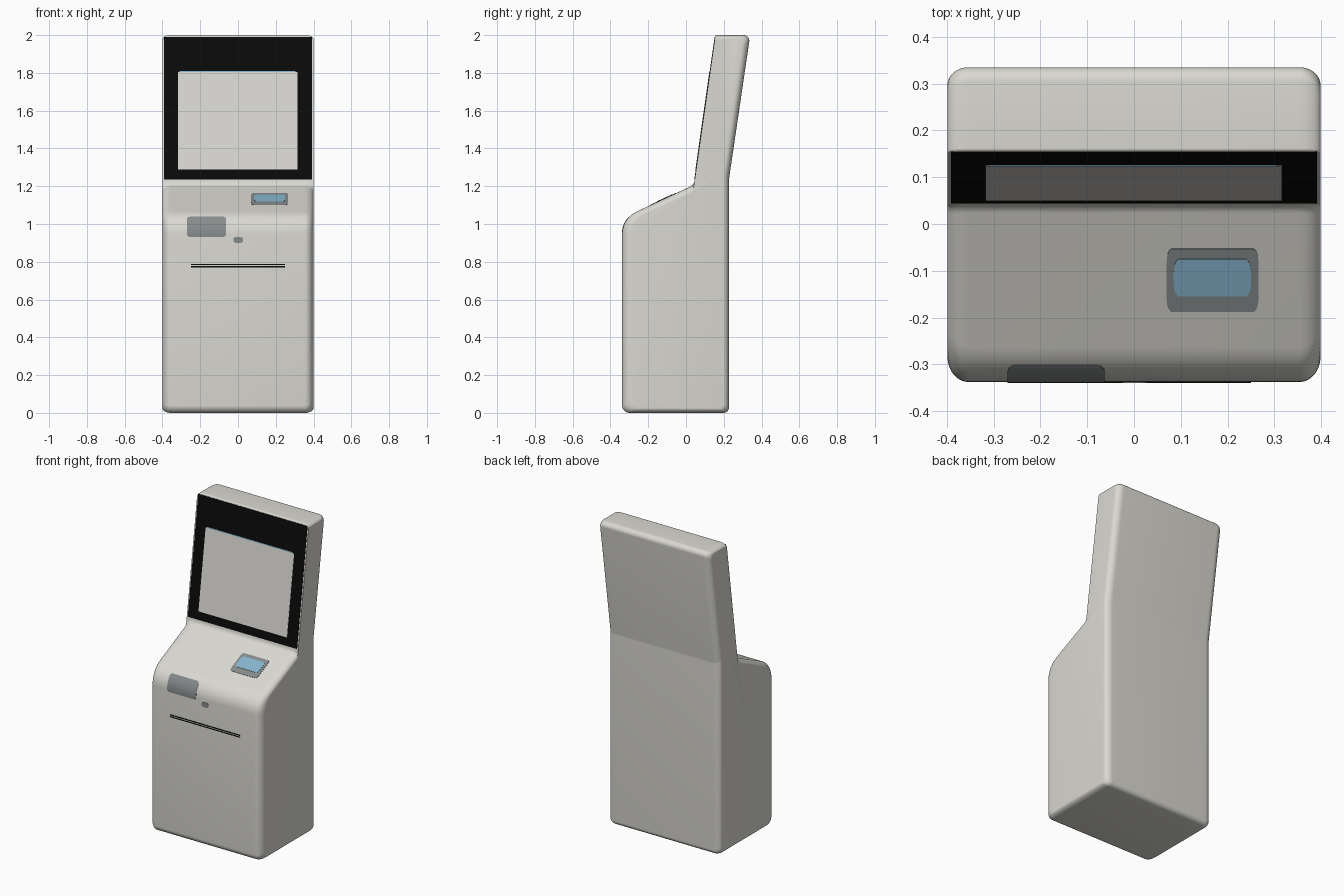
import bpy, bmesh, math
from mathutils import Vector

if "Cube" in bpy.data.objects:
    bpy.data.objects.remove(bpy.data.objects["Cube"])


def material(name, rgb):
    m = bpy.data.materials.new(name)
    m.diffuse_color = (*rgb, 1)
    m.use_nodes = True
    m.node_tree.nodes["Principled BSDF"].inputs["Base Color"].default_value = m.diffuse_color
    return m


OFF_WHITE = material("off white", (0.70, 0.69, 0.64))
SCREEN = material("screen grey", (0.70, 0.69, 0.65))
BLACK = material("black", (0.003, 0.003, 0.003))
GREY = material("reader grey", (0.24, 0.26, 0.26))
BLUE = material("glass blue", (0.24, 0.46, 0.62))

# Side profile corners, each (y, z, fillet radius, edge rounding of the side that follows)
CORNERS = [
    (-0.338, 0.000, 0.040, 0.025),  # front foot, bottom
    (0.228, 0.000, 0.030, 0.030),   # back foot, back
    (0.228, 1.240, 0.060, 0.035),   # back bend, leaning back
    (0.340, 2.000, 0.030, 0.020),   # top back, top
    (0.155, 2.000, 0.008, 0.000),   # top front, screen face
    (0.042, 1.207, 0.040, 0.030),   # screen foot, shelf
    (-0.338, 1.030, 0.130, 0.055),  # shelf edge, front
]
HALF, ROUND = 0.399, 0.045
STEPS = 8


def profile(inset):
    """Side profile with every edge moved inwards by inset * its rounding, corners filleted."""
    n = len(CORNERS)
    pts = [Vector(c[:2]) for c in CORNERS]
    lines = []
    for i in range(n):
        d = (pts[(i + 1) % n] - pts[i]).normalized()
        lines.append((pts[i] + Vector((-d.y, d.x)) * CORNERS[i][3] * inset, d))
    out = []
    for i in range(n):
        (p, d), (q, e) = lines[i - 1], lines[i]
        cross = d.x * e.y - d.y * e.x
        w = q - p
        corner = p + d * ((w.x * e.y - w.y * e.x) / cross)
        turn = d.angle(e)
        t = CORNERS[i][2] * math.tan(turn / 2)
        side = 1 if cross > 0 else -1
        start = corner - d * t
        centre = start + Vector((-d.y, d.x)) * CORNERS[i][2] * side
        arm = start - centre
        for k in range(STEPS + 1):
            a = side * turn * k / STEPS
            out.append(centre + Vector((arm.x * math.cos(a) - arm.y * math.sin(a),
                                        arm.x * math.sin(a) + arm.y * math.cos(a))))
    return out


def finish(name, bm, mat, angle=35):
    bmesh.ops.recalc_face_normals(bm, faces=bm.faces)
    mesh = bpy.data.meshes.new(name)
    bm.to_mesh(mesh)
    bm.free()
    mesh.materials.append(mat)
    ob = bpy.data.objects.new(name, mesh)
    bpy.context.collection.objects.link(ob)
    bpy.ops.object.select_all(action='DESELECT')
    ob.select_set(True)
    bpy.context.view_layer.objects.active = ob
    bpy.ops.object.shade_smooth_by_angle(angle=math.radians(angle))
    return ob


# Cabinet: loft of the profile across x, shrinking towards both sides
bm = bmesh.new()
half = []
for k in range(9):
    a = math.pi / 2 * k / 8
    half.append((HALF - ROUND * (1 - math.sin(a)), 1 - math.cos(a)))
sections = [(-x, s) for x, s in reversed(half)] + half
rings = [[bm.verts.new((x, p.x, p.y)) for p in profile(s)] for x, s in sections]
for r, q in zip(rings, rings[1:]):
    for i in range(len(r)):
        j = (i + 1) % len(r)
        bm.faces.new((r[i], r[j], q[j], q[i]))
bm.faces.new(rings[0])
bm.faces.new(rings[-1])
finish("cabinet", bm, OFF_WHITE)

# Front line of the profile from foot to top, used to lay plates on the surface
ring = profile(0)
front = [ring[STEPS // 2]] + [p for p in ring[4 * (STEPS + 1):]] + ring[:1]
front = sorted(front, key=lambda p: p.y)


def on_front(z, lift):
    for p, q in zip(front, front[1:]):
        if p.y <= z <= q.y and q.y > p.y:
            d = (q - p).normalized()
            base = p.lerp(q, (z - p.y) / (q.y - p.y))
            return base + Vector((-d.y, d.x)) * lift
    return front[-1] + Vector((-lift, 0))


def plate(name, x0, x1, z0, z1, mat, lift=0.002, r=0.0):
    """Thin plate with rounded corners that follows the front surface."""
    zs = {z0, z1} | {p.y for p in front if z0 < p.y < z1}
    if r:
        for k in range(6):
            s = r * (1 - math.cos(math.pi / 2 * k / 5))
            zs |= {z0 + s, z1 - s}
    rows = []
    bm = bmesh.new()
    for z in sorted(zs):
        edge = min(z - z0, z1 - z)
        cut = r - math.sqrt(max(0, r * r - (r - edge) ** 2)) if edge < r else 0
        row = []
        for h in (lift, -0.002):
            p = on_front(z, h)
            row += [bm.verts.new((x0 + cut, p.x, p.y)), bm.verts.new((x1 - cut, p.x, p.y))]
        rows.append((row[0], row[1], row[3], row[2]))
    for a, b in zip(rows, rows[1:]):
        for i in range(4):
            j = (i + 1) % 4
            bm.faces.new((a[i], a[j], b[j], b[i]))
    bm.faces.new(rows[0])
    bm.faces.new(rows[-1])
    return finish(name, bm, mat, 30)


# Display
plate("screen_bezel", -0.391, 0.391, 1.236, 1.990, BLACK, 0.002)
plate("screen", -0.318, 0.316, 1.288, 1.803, SCREEN, 0.004)
plate("screen_top_strip", -0.310, 0.305, 1.803, 1.809, BLUE, 0.004)

# Scanner on the shelf
plate("scanner_frame", 0.070, 0.266, 1.100, 1.163, GREY, 0.002, 0.012)
plate("scanner_glass", 0.085, 0.250, 1.116, 1.153, BLUE, 0.004, 0.012)

# Card reader, button and paper slot
plate("card_reader", -0.270, -0.063, 0.932, 1.037, GREY, 0.002, 0.015)
plate("button", -0.025, 0.027, 0.900, 0.932, GREY, 0.002, 0.015)
for i, z in enumerate((0.771, 0.783)):
    plate(f"slot_line_{i + 1}", -0.250, 0.250, z, z + 0.006, BLACK, 0.002)
